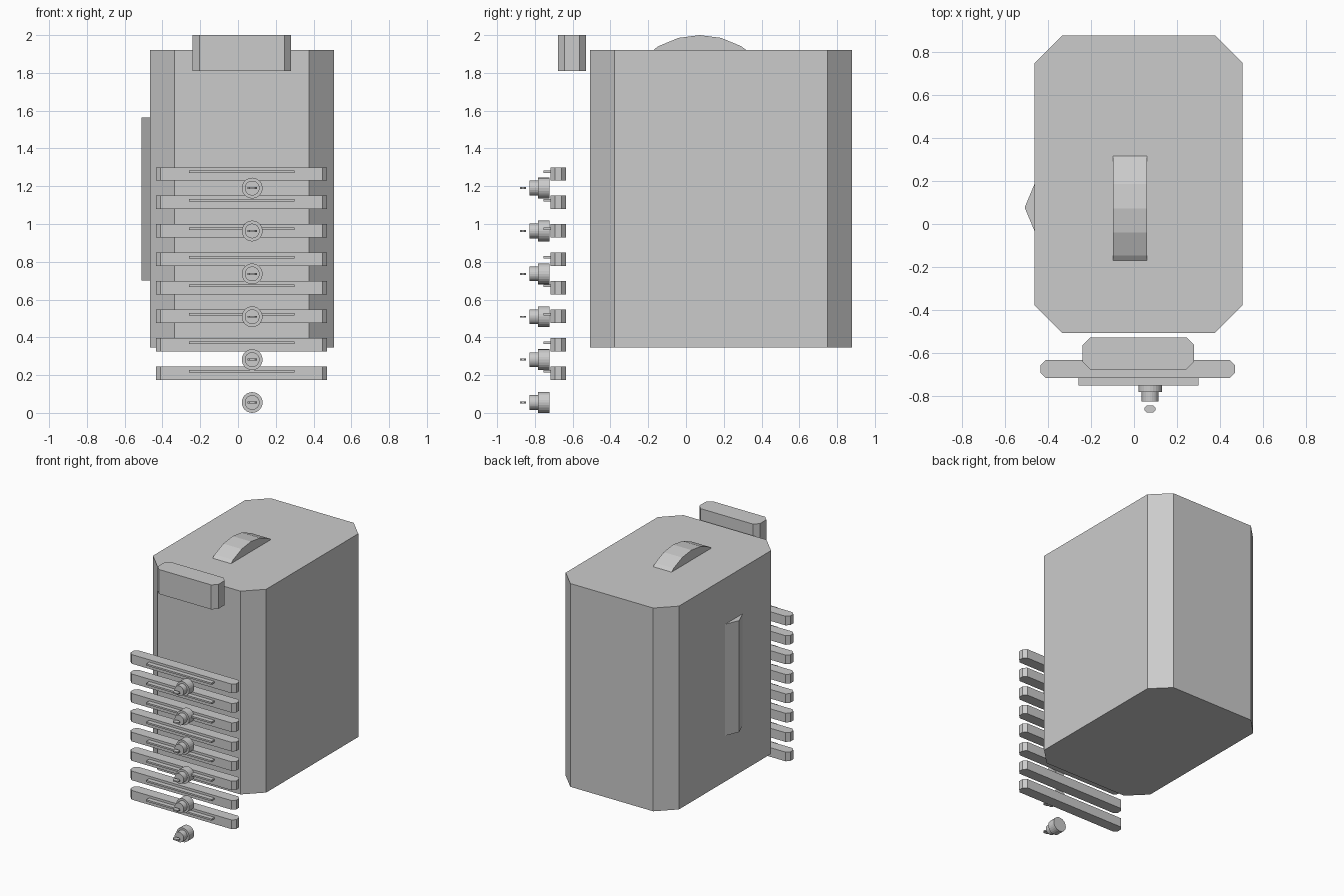
import bpy, bmesh, math
from mathutils import Matrix

if "Cube" in bpy.data.objects:
    bpy.data.objects.remove(bpy.data.objects["Cube"])

grey = bpy.data.materials.new("light_grey")
grey.diffuse_color = (0.6, 0.6, 0.6, 1)
grey.use_nodes = True
grey.node_tree.nodes["Principled BSDF"].inputs["Base Color"].default_value = grey.diffuse_color


def finish(name, bm):
    bmesh.ops.recalc_face_normals(bm, faces=bm.faces)
    me = bpy.data.meshes.new(name)
    bm.to_mesh(me)
    bm.free()
    me.materials.append(grey)
    ob = bpy.data.objects.new(name, me)
    bpy.context.collection.objects.link(ob)
    return ob


def extrude(name, points, offset):
    """Solid made by sweeping a flat outline along an offset vector."""
    bm = bmesh.new()
    a = [bm.verts.new(p) for p in points]
    b = [bm.verts.new([p[i] + offset[i] for i in range(3)]) for p in points]
    n = len(a)
    bm.faces.new(a)
    bm.faces.new(b)
    for i in range(n):
        bm.faces.new((a[i], a[(i + 1) % n], b[(i + 1) % n], b[i]))
    return finish(name, bm)


def block(name, x0, x1, y0, y1, z0, z1, c=0.0):
    """Box whose vertical corners are cut by c."""
    if c:
        pts = [(x0 + c, y0), (x1 - c, y0), (x1, y0 + c), (x1, y1 - c),
               (x1 - c, y1), (x0 + c, y1), (x0, y1 - c), (x0, y0 + c)]
    else:
        pts = [(x0, y0), (x1, y0), (x1, y1), (x0, y1)]
    return extrude(name, [(x, y, z0) for x, y in pts], (0, 0, z1 - z0))


def disc(name, x, z, y0, y1, r):
    """Cylinder lying along y."""
    bm = bmesh.new()
    bmesh.ops.create_cone(bm, cap_ends=True, segments=24, radius1=r, radius2=r,
                          depth=y1 - y0,
                          matrix=Matrix.Translation((x, (y0 + y1) / 2, z))
                          @ Matrix.Rotation(math.pi / 2, 4, 'X'))
    return finish(name, bm)


# Main cabinet
block("cabinet_body", -0.465, 0.507, -0.508, 0.88, 0.345, 1.922, 0.13)

# Curved hump on the roof
R, cy, cz = 0.438, 0.073, 1.562
arc = [(-0.098, cy + R * math.sin(math.radians(a)), cz + R * math.cos(math.radians(a)))
       for a in range(-45, 46, 15)]
extrude("roof_hump", arc, (0.158, 0, 0))

# Ridge on the left side
extrude("side_ridge", [(-0.51, 0.077, 0.70), (-0.45, 0.22, 0.70), (-0.45, -0.066, 0.70)],
        (0, 0, 0.865))

# Header panel in front
block("header_panel", -0.24, 0.281, -0.678, -0.529, 1.81, 2.0, 0.036)

# Drawer fronts with thin pull strips
for i in range(8):
    z = 0.175 + 0.1506 * i
    block(f"drawer_front_{i + 1}", -0.435, 0.471, -0.718, -0.634, z, z + 0.071, 0.024)
    block(f"drawer_pull_{i + 1}", -0.26, 0.30, -0.754, -0.714, z + 0.040, z + 0.053)

# Lock knobs with floating key tabs
for i in range(6):
    z = 0.055 + 0.227 * i
    disc(f"knob_base_{i + 1}", 0.075, z, -0.784, -0.722, 0.055)
    disc(f"knob_cap_{i + 1}", 0.075, z, -0.828, -0.78, 0.039)
    block(f"key_tab_{i + 1}", 0.05, 0.10, -0.88, -0.846, z - 0.005, z + 0.005, 0.01)
